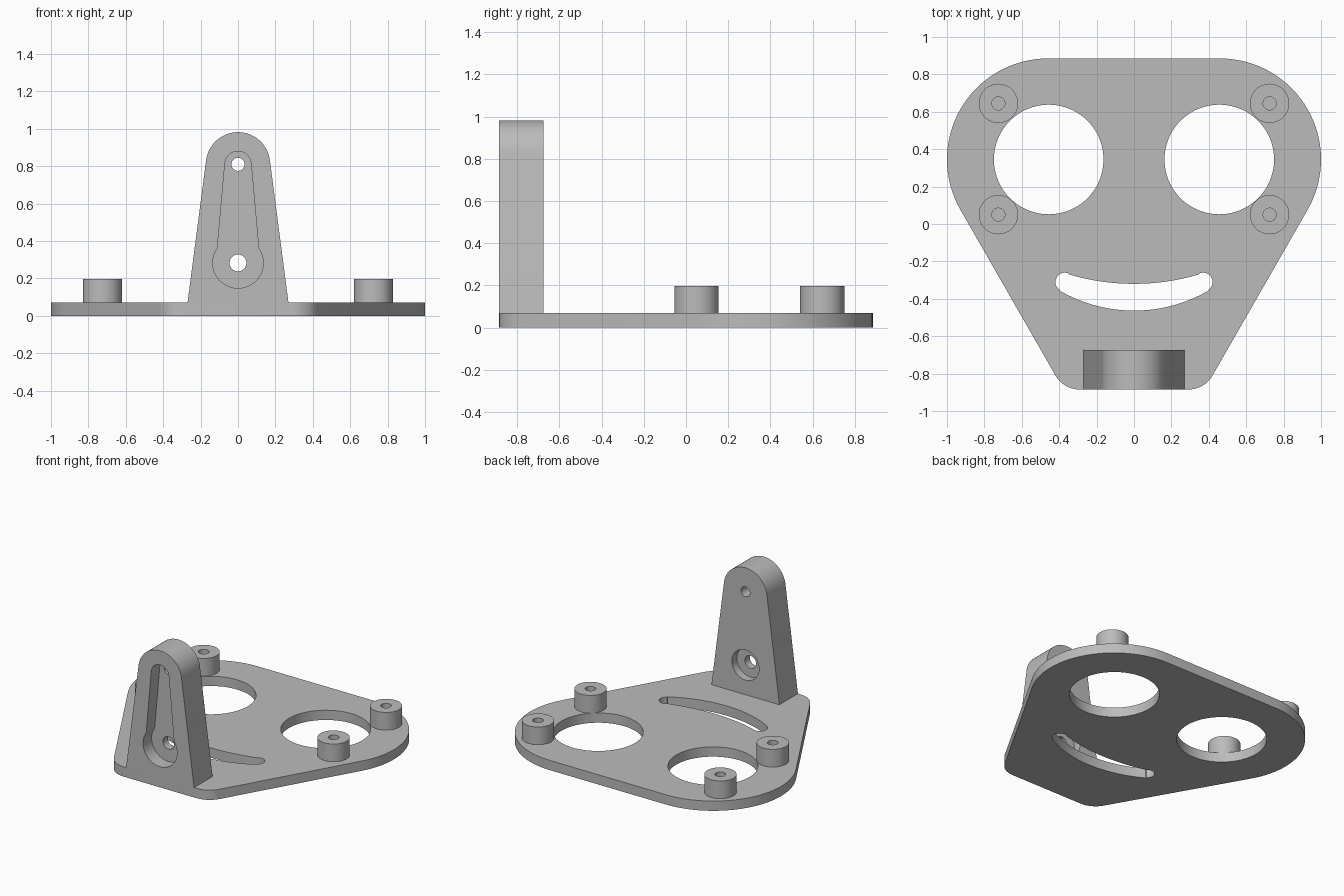
import bpy
import bmesh
from math import cos, sin, radians
from mathutils import Vector, geometry

if "Cube" in bpy.data.objects:
    bpy.data.objects.remove(bpy.data.objects["Cube"], do_unlink=True)

grey = bpy.data.materials.new("light_grey")
grey.use_nodes = True
colour = (0.5, 0.5, 0.5, 1)
grey.diffuse_color = colour
grey.node_tree.nodes["Principled BSDF"].inputs["Base Color"].default_value = colour


def arc(x, y, r, start=0, end=360, steps=48):
    """Points along an arc, in degrees."""
    full = abs(end - start) == 360
    angles = [radians(start + (end - start) * i / steps)
              for i in range(steps if full else steps + 1)]
    return [(x + r * cos(a), y + r * sin(a)) for a in angles]


def hull(points):
    vectors = [Vector(p) for p in points]
    return [points[i] for i in geometry.convex_hull_2d(vectors)]


def prism(name, profile, low, high, axis="z"):
    """Extrude a closed profile along z, or along y for an upright one."""
    def place(p, h):
        return (p[0], p[1], h) if axis == "z" else (p[0], h, p[1])
    bm = bmesh.new()
    rings = [[bm.verts.new(place(p, h)) for p in profile] for h in (low, high)]
    for ring in rings:
        bm.faces.new(ring)
    for i in range(len(profile)):
        j = i - 1
        bm.faces.new((rings[0][j], rings[0][i], rings[1][i], rings[1][j]))
    bmesh.ops.recalc_face_normals(bm, faces=bm.faces)
    mesh = bpy.data.meshes.new(name)
    bm.to_mesh(mesh)
    bm.free()
    mesh.materials.append(grey)
    obj = bpy.data.objects.new(name, mesh)
    bpy.context.collection.objects.link(obj)
    return obj


def finish(obj, cutters):
    """Cut the openings, then smooth the curved walls."""
    bpy.ops.object.select_all(action="DESELECT")
    bpy.context.view_layer.objects.active = obj
    obj.select_set(True)
    for cutter in cutters:
        mod = obj.modifiers.new("cut", "BOOLEAN")
        mod.operation = "DIFFERENCE"
        mod.solver = "EXACT"
        mod.object = cutter
        bpy.ops.object.modifier_apply(modifier=mod.name)
        bpy.data.objects.remove(cutter, do_unlink=True)
    bpy.ops.object.shade_smooth_by_angle(angle=radians(30))


PLATE_TOP = 0.07
FRONT, BACK = -0.885, -0.675

# Base plate: rounded outline, two large holes and a curved slot
outline = []
for side in (-1, 1):
    outline += arc(side * 0.46, 0.345, 0.54, steps=96)
    outline += arc(side * 0.29, -0.735, 0.15)
plate = prism("base_plate", hull(outline), 0, PLATE_TOP)

slot = (arc(0, 0.332, 0.795, -120, -60)
        + arc(0.37, -0.31, 0.05, -55, 110, 16)
        + arc(0, 0.895, 1.215, -73.5, -106.5)
        + arc(-0.37, -0.31, 0.05, 70, 235, 16))
plate_cutters = [prism("slot_cutter", slot, -0.1, 0.2)]
for side in (-1, 1):
    plate_cutters.append(prism("hole_cutter",
                               arc(side * 0.456, 0.345, 0.293, steps=96), -0.1, 0.2))
finish(plate, plate_cutters)

# Upright bracket: tapered, with a front pocket, a rear recess and two bores
LOWER, UPPER = 0.283, 0.81
bracket_profile = hull(arc(0, UPPER, 0.172, steps=96)
                       + [(-0.27, PLATE_TOP), (0.27, PLATE_TOP)])
bracket = prism("upright_bracket", bracket_profile, FRONT, BACK, "y")
pocket = arc(0, LOWER, 0.135, 145, 395) + arc(0, UPPER, 0.07, 6, 174)
finish(bracket, [
    prism("pocket_cutter", pocket, FRONT - 0.1, FRONT + 0.097, "y"),
    prism("recess_cutter", arc(0, LOWER, 0.108), BACK - 0.057, BACK + 0.1, "y"),
    prism("lower_bore_cutter", arc(0, LOWER, 0.045), FRONT - 0.2, BACK + 0.2, "y"),
    prism("upper_bore_cutter", arc(0, UPPER, 0.035), FRONT - 0.2, BACK + 0.2, "y"),
])

# Four standoffs with bores that end at the plate
for side, x in (("left", 0.725), ("right", -0.725)):
    for end, y in (("front", 0.05), ("back", 0.645)):
        standoff = prism(f"{end}_{side}_standoff", arc(x, y, 0.105), PLATE_TOP, 0.197)
        bore = prism("bore_cutter", arc(x, y, 0.035), 0, 0.3)
        finish(standoff, [bore])
